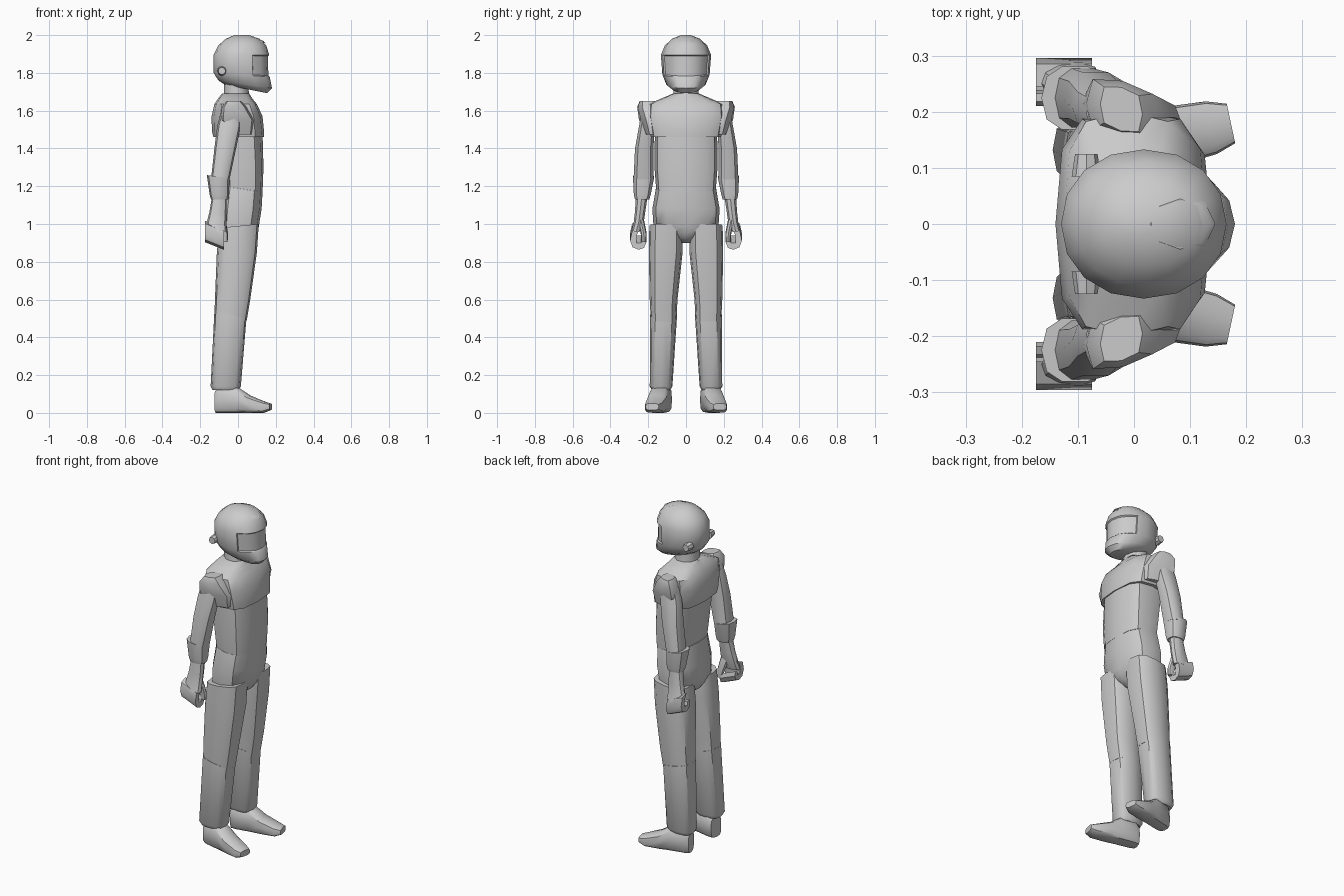
import bpy, bmesh, math
from mathutils import Matrix, Vector

cube = bpy.data.objects.get("Cube")
if cube:
    bpy.data.objects.remove(cube, do_unlink=True)

grey = bpy.data.materials.new("plain grey")
grey.use_nodes = True
colour = (0.6, 0.6, 0.6, 1)
grey.diffuse_color = colour
grey.node_tree.nodes["Principled BSDF"].inputs["Base Color"].default_value = colour


def finish(bm, name, angle=40):
    """Turn a bmesh into a named, shaded object."""
    bmesh.ops.recalc_face_normals(bm, faces=bm.faces)
    mesh = bpy.data.meshes.new(name)
    bm.to_mesh(mesh)
    bm.free()
    mesh.materials.append(grey)
    obj = bpy.data.objects.new(name, mesh)
    bpy.context.collection.objects.link(obj)
    bpy.ops.object.select_all(action='DESELECT')
    obj.select_set(True)
    bpy.context.view_layer.objects.active = obj
    bpy.ops.object.shade_smooth_by_angle(angle=math.radians(angle))
    return obj


def loft(sections, sides=12, power=2.5):
    """Skin rounded sections given as (height, x0, x1, y0, y1, optional tilt)."""
    bm = bmesh.new()
    rings = []
    for z, x0, x1, y0, y1, *tilt in sections:
        slope = tilt[0] if tilt else 0
        ring = []
        for i in range(sides):
            a = math.tau * i / sides
            u, v = (math.copysign(abs(f) ** (2 / power), f) if abs(f) > 1e-6 else 0
                    for f in (math.cos(a), math.sin(a)))
            dx = u * (x1 - x0) / 2
            ring.append(bm.verts.new(((x0 + x1) / 2 + dx,
                                      (y0 + y1) / 2 + v * (y1 - y0) / 2, z + slope * dx)))
        rings.append(ring)
    for a, b in zip(rings, rings[1:]):
        for i in range(sides):
            j = (i + 1) % sides
            bm.faces.new((a[i], a[j], b[j], b[i]))
    bm.faces.new(rings[0])
    bm.faces.new(rings[-1])
    return bm


def centred(rows):
    return [(z, x0, x1, -w, w, *t) for z, x0, x1, w, *t in rows]


def mirror(bm, side):
    if side < 0:
        bmesh.ops.scale(bm, vec=(1, -1, 1), verts=bm.verts)
    return bm


# Helmet with a sunken visor
helmet = loft(centred([
    (1.715, -.07, .155, .07, -.2), (1.74, -.105, .18, .105, -.15),
    (1.79, -.13, .168, .125, -.08), (1.895, -.13, .165, .133),
    (1.945, -.105, .15, .112), (1.98, -.065, .115, .075), (2, -.02, .06, .025)]),
    sides=16, power=2.1)
visor = [f for f in helmet.faces
         if f.calc_center_median().x > .06 and 1.8 < f.calc_center_median().z < 1.89]
bmesh.ops.recalc_face_normals(helmet, faces=helmet.faces)
bmesh.ops.inset_region(helmet, faces=visor, thickness=.006, depth=-.007)
finish(helmet, "helmet", 45)

# Raised crest plate on the crown
crest = loft(centred([(1.975, .02, .145, .055, -.3), (1.985, .03, .135, .045, -.3)]), 8, 2)
finish(crest, "helmet_crest")

# Neck and body
finish(loft(centred([(1.6, -.085, .065, .08), (1.68, -.075, .06, .07),
                     (1.76, -.075, .05, .068)]), 10, 2), "neck")
finish(loft(centred([
    (1.46, -.13, .137, .185), (1.49, -.138, .138, .19), (1.57, -.14, .13, .205),
    (1.635, -.125, .1, .2), (1.665, -.105, .075, .13), (1.69, -.085, .06, .07)]),
    power=3.2), "shoulder_yoke")
finish(loft(centred([
    (1.185, -.08, .13, .158, -.15), (1.3, -.09, .135, .167), (1.48, -.115, .13, .165)]),
    power=3), "torso")
finish(loft(centred([
    (.9, -.05, .05, .035), (.925, -.085, .085, .055), (.95, -.098, .098, .12),
    (.985, -.105, .11, .172), (1.08, -.1, .125, .178), (1.185, -.085, .13, .16, -.15)]),
    power=2.7), "pelvis")

for side, label in ((1, "left"), (-1, "right")):
    # Ear pivot of the helmet
    ear = bmesh.new()
    bmesh.ops.create_cone(ear, cap_ends=True, segments=8, radius1=.026, radius2=.02, depth=.04,
                          matrix=Matrix.Translation((-.085, .105, 1.81))
                          @ Matrix.Rotation(-math.pi / 2, 4, 'X'))
    finish(mirror(ear, side), label + "_ear_pivot")

    # Shoulder pad, swept back at its outer edge
    pad = loft([(1.475, -.03, .075, .15, .215), (1.55, -.095, .09, .14, .238),
                (1.62, -.085, .045, .14, .25), (1.652, -.06, .015, .16, .238)], 8, 3.5)
    for v in pad.verts:
        v.co.y -= v.co.x * .25
    finish(mirror(pad, side), label + "_shoulder_pad")

    # Arm
    finish(mirror(loft([
        (1.235, -.143, -.045, .17, .28), (1.4, -.125, -.01, .17, .272),
        (1.52, -.11, .015, .165, .25), (1.61, -.085, .02, .16, .235)], 10, 2.5), side),
        label + "_upper_arm")
    finish(mirror(loft([
        (1.13, -.143, -.052, .193, .272), (1.155, -.15, -.048, .185, .278),
        (1.25, -.165, -.045, .166, .283, -.15)], 10, 2.5), side), label + "_elbow_cuff")
    finish(mirror(loft([
        (.96, -.172, -.06, .238, .29), (1.01, -.165, -.062, .222, .278),
        (1.06, -.152, -.06, .215, .272), (1.16, -.135, -.06, .2, .265)], 10, 2.3), side),
        label + "_forearm")

    # Hand with curled fingers
    hand = bmesh.new()
    curl = [(.245, .985), (.285, .97), (.296, .92), (.283, .885), (.25, .872), (.222, .882),
            (.21, .91), (.218, .935), (.233, .93), (.238, .907), (.262, .907), (.262, .945)]
    outline = hand.faces.new([hand.verts.new((-.175, y, z)) for y, z in curl])
    grown = bmesh.ops.extrude_face_region(hand, geom=[outline])
    for v in grown["geom"]:
        if isinstance(v, bmesh.types.BMVert):
            v.co.x += .1
    for v in hand.verts:
        v.co.z -= (v.co.x + .095) * .4
    finish(mirror(hand, side), label + "_hand")
    finish(mirror(loft([
        (.905, -.085, -.055, .21, .235), (.95, -.1, -.052, .208, .24),
        (1.02, -.12, -.065, .222, .255)], 8, 2), side), label + "_thumb")

    # Leg
    finish(mirror(loft([
        (.5, -.125, .045, .05, .187, -.2), (.6, -.122, .065, .045, .192),
        (.85, -.112, .1, .018, .197), (.99, -.1, .11, .018, .194, .1)], power=3), side),
        label + "_thigh")
    finish(mirror(loft([
        (.12, -.135, .002, .083, .18), (.14, -.145, .015, .072, .192),
        (.52, -.125, .045, .047, .19, -.2)], power=3), side), label + "_shin")

    # Foot, skinned from heel to toe and turned outward
    width_rows = [(-.06, 0, .12, .038), (-.035, 0, .14, .05), (.055, 0, .14, .052),
                  (.12, 0, .095, .054), (.2, 0, .062, .048), (.236, .015, .05, .036)]
    foot = loft([(x, z0, z1, -w, w) for x, z0, z1, w in width_rows], 12, 3.5)
    for v in foot.verts:
        v.co = Vector((v.co.z, v.co.y, v.co.x))
    bmesh.ops.transform(foot, verts=foot.verts, matrix=Matrix.Translation((-.058, .13, 0))
                        @ Matrix.Rotation(math.radians(12), 4, 'Z'))
    finish(mirror(foot, side), label + "_foot")
